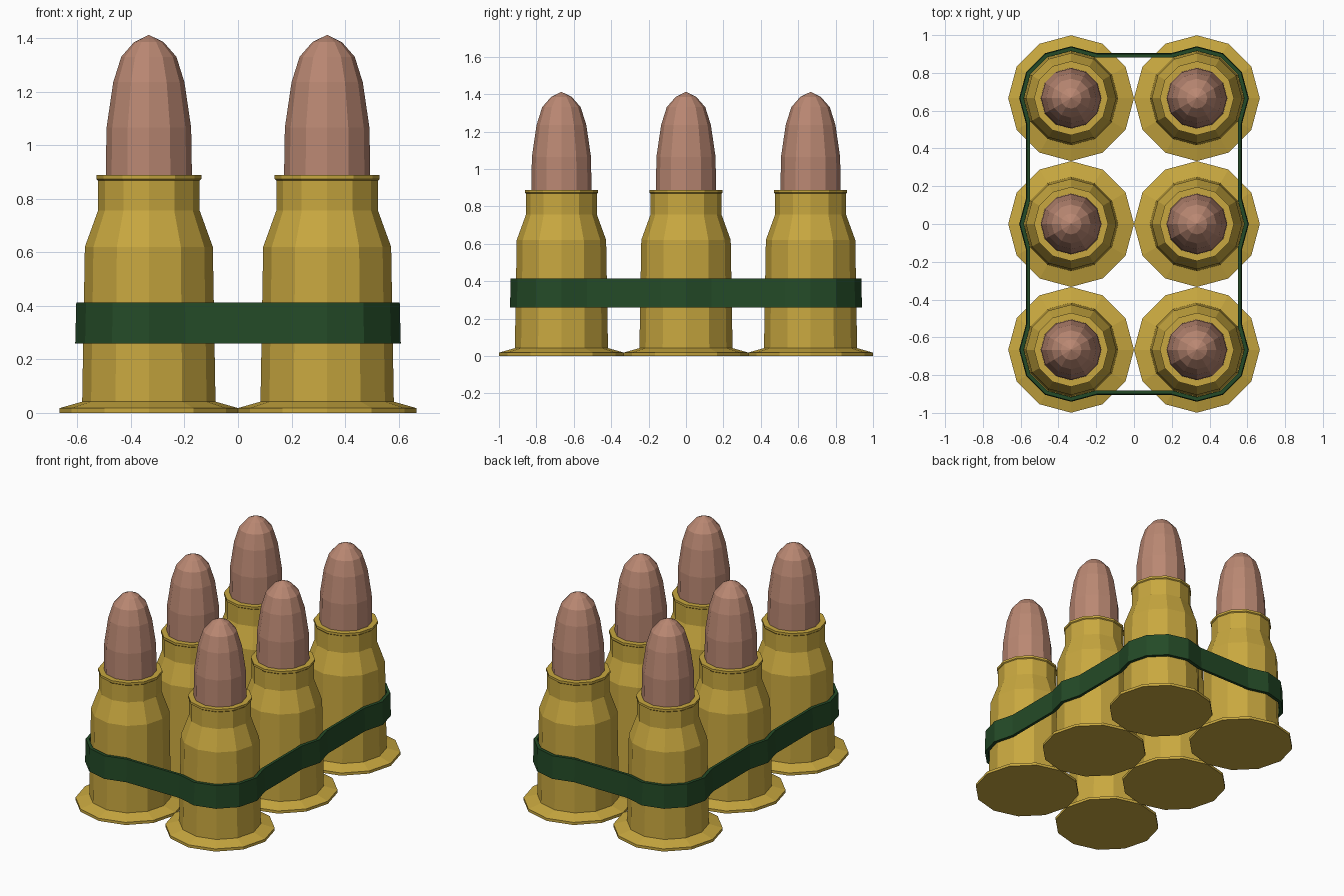
import bpy, bmesh, math

if "Cube" in bpy.data.objects:
    bpy.data.objects.remove(bpy.data.objects["Cube"])

SIDES = 12
PITCH = 0.333          # half spacing between neighbouring rounds


def material(name, rgb):
    m = bpy.data.materials.new(name)
    m.diffuse_color = (*rgb, 1)
    m.use_nodes = True
    m.node_tree.nodes["Principled BSDF"].inputs["Base Color"].default_value = m.diffuse_color
    return m


brass = material("brass", (0.58, 0.39, 0.05))
copper = material("copper", (0.49, 0.245, 0.17))
green = material("dark green", (0.017, 0.068, 0.02))


def finish(name, bm, mat, location=(0, 0, 0)):
    bmesh.ops.recalc_face_normals(bm, faces=bm.faces)
    me = bpy.data.meshes.new(name)
    bm.to_mesh(me)
    bm.free()
    me.materials.append(mat)
    ob = bpy.data.objects.new(name, me)
    ob.location = location
    bpy.context.collection.objects.link(ob)
    return ob


def lathe(name, profile, mat, location):
    """Turn (radius, height) points about z; zero radius makes a pole."""
    bm = bmesh.new()
    rings = []
    for r, z in profile:
        if r == 0:
            rings.append([bm.verts.new((0, 0, z))] * SIDES)
        else:
            rings.append([bm.verts.new((r * math.cos(2 * math.pi * i / SIDES),
                                        r * math.sin(2 * math.pi * i / SIDES), z))
                          for i in range(SIDES)])
    for a, b in zip(rings, rings[1:]):
        for i in range(SIDES):
            j = (i + 1) % SIDES
            bm.faces.new(list(dict.fromkeys((a[i], a[j], b[j], b[i]))))
    return finish(name, bm, mat, location)


# Case: rim, body, shoulder, neck and lip
case_profile = [(0, 0), (0.333, 0), (0.333, 0.018), (0.249, 0.042),
                (0.239, 0.62), (0.19, 0.755), (0.19, 0.868),
                (0.196, 0.873), (0.196, 0.888), (0.158, 0.888)]
# Pointed tip
bullet_profile = [(0.161, 0.885), (0.158, 1.065), (0.133, 1.235),
                  (0.103, 1.33), (0.055, 1.385), (0, 1.412)]

for col in (-1, 1):
    for row in (-2, 0, 2):
        loc = (col * PITCH, row * PITCH, 0)
        lathe("case", case_profile, brass, loc)
        lathe("bullet", bullet_profile, copper, loc)

# Band: wraps the outer sides of all six rounds
stops = [(1, -2, -120, 30), (1, 0, -30, 30), (1, 2, -30, 120),
         (-1, 2, 60, 210), (-1, 0, 150, 210), (-1, -2, 150, 300)]


def band_ring(bm, r, z):
    return [bm.verts.new((c * PITCH + r * math.cos(math.radians(a)),
                          w * PITCH + r * math.sin(math.radians(a)), z))
            for c, w, start, end in stops for a in range(start, end + 1, 30)]


bm = bmesh.new()
section = [(0.275, 0.26), (0.271, 0.413), (0.25, 0.413), (0.253, 0.26)]
rings = [band_ring(bm, r, z) for r, z in section]
for k in range(4):
    a, b = rings[k], rings[(k + 1) % 4]
    for i in range(len(a)):
        j = (i + 1) % len(a)
        bm.faces.new((a[i], a[j], b[j], b[i]))
finish("band", bm, green)
